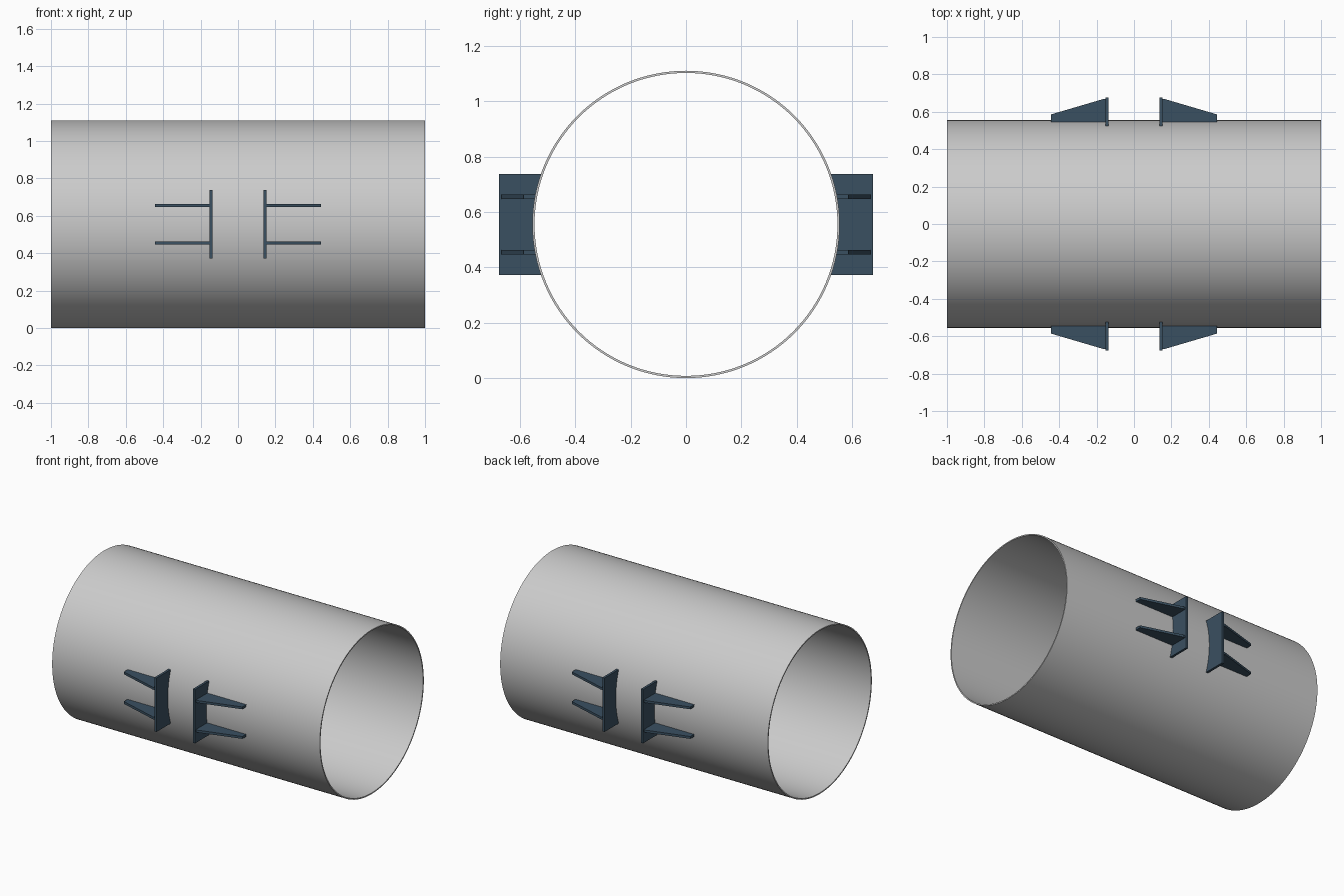
import bpy, bmesh, math
from mathutils import Vector

if "Cube" in bpy.data.objects:
    bpy.data.objects.remove(bpy.data.objects["Cube"])

R, WALL, CZ = 0.555, 0.008, 0.555
SEG = 128

steel = bpy.data.materials.new("dark_blue_steel")
steel.diffuse_color = (0.042, 0.080, 0.120, 1)
steel.use_nodes = True
steel.node_tree.nodes["Principled BSDF"].inputs["Base Color"].default_value = steel.diffuse_color


def finish(name, bm, mat=None):
    bmesh.ops.recalc_face_normals(bm, faces=bm.faces[:])
    mesh = bpy.data.meshes.new(name)
    bm.to_mesh(mesh)
    bm.free()
    obj = bpy.data.objects.new(name, mesh)
    bpy.context.collection.objects.link(obj)
    if mat:
        mesh.materials.append(mat)
    return obj


def pipe_y(dz):
    return math.sqrt((R - 0.001) ** 2 - dz ** 2)


def prism(name, pts, offset):
    """Extrude a closed outline by the offset vector."""
    bm = bmesh.new()
    face = bm.faces.new([bm.verts.new(p) for p in pts])
    ext = bmesh.ops.extrude_face_region(bm, geom=[face])
    top = [v for v in ext["geom"] if isinstance(v, bmesh.types.BMVert)]
    bmesh.ops.translate(bm, verts=top, vec=Vector(offset))
    return finish(name, bm, steel)


def mirror_sides(obj, sx, sy):
    """Reflect the part's mesh into the chosen quadrant."""
    for v in obj.data.vertices:
        v.co.x *= sx
        v.co.y *= sy
    if sx * sy < 0:
        obj.data.flip_normals()


# Open pipe: thin wall profile revolved about the x axis
bm = bmesh.new()
profile = [(-1, R), (1, R), (1, R - WALL), (-1, R - WALL)]
rings = []
for i in range(SEG):
    a = 2 * math.pi * i / SEG
    rings.append([bm.verts.new((x, r * math.cos(a), CZ + r * math.sin(a))) for x, r in profile])
for i in range(SEG):
    a, b = rings[i], rings[(i + 1) % SEG]
    for j in range(4):
        k = (j + 1) % 4
        bm.faces.new((a[j], a[k], b[k], b[j]))
pipe = finish("pipe", bm)
bpy.context.view_layer.objects.active = pipe
pipe.select_set(True)
bpy.ops.object.shade_smooth_by_angle(angle=math.radians(30))

# Brackets: saddle-cut plate plus two tapered ribs, in four quadrants
X0, X1, X2 = 0.136, 0.152, 0.443
Y_OUT, HALF, RIB_T = 0.675, 0.182, 0.016
for sx, xn in ((-1, "left"), (1, "right")):
    for sy, yn in ((-1, "front"), (1, "back")):
        arc = [HALF * (1 - 2 * i / 16) for i in range(17)]
        outline = [(X0, Y_OUT, CZ - HALF), (X0, Y_OUT, CZ + HALF)]
        outline += [(X0, pipe_y(d), CZ + d) for d in arc]
        plate = prism(f"end_plate_{yn}_{xn}", outline, (X1 - X0, 0, 0))
        mirror_sides(plate, sx, sy)

        for dz, zn in ((-0.1, "lower"), (0.1, "upper")):
            z = CZ + dz - RIB_T / 2
            yi = pipe_y(abs(dz) + RIB_T / 2)
            side = [(X1, yi, z), (X2, yi, z), (X2, 0.586, z),
                    (0.168, 0.667, z), (X1, 0.667, z)]
            rib = prism(f"rib_{zn}_{yn}_{xn}", side, (0, 0, RIB_T))
            mirror_sides(rib, sx, sy)
